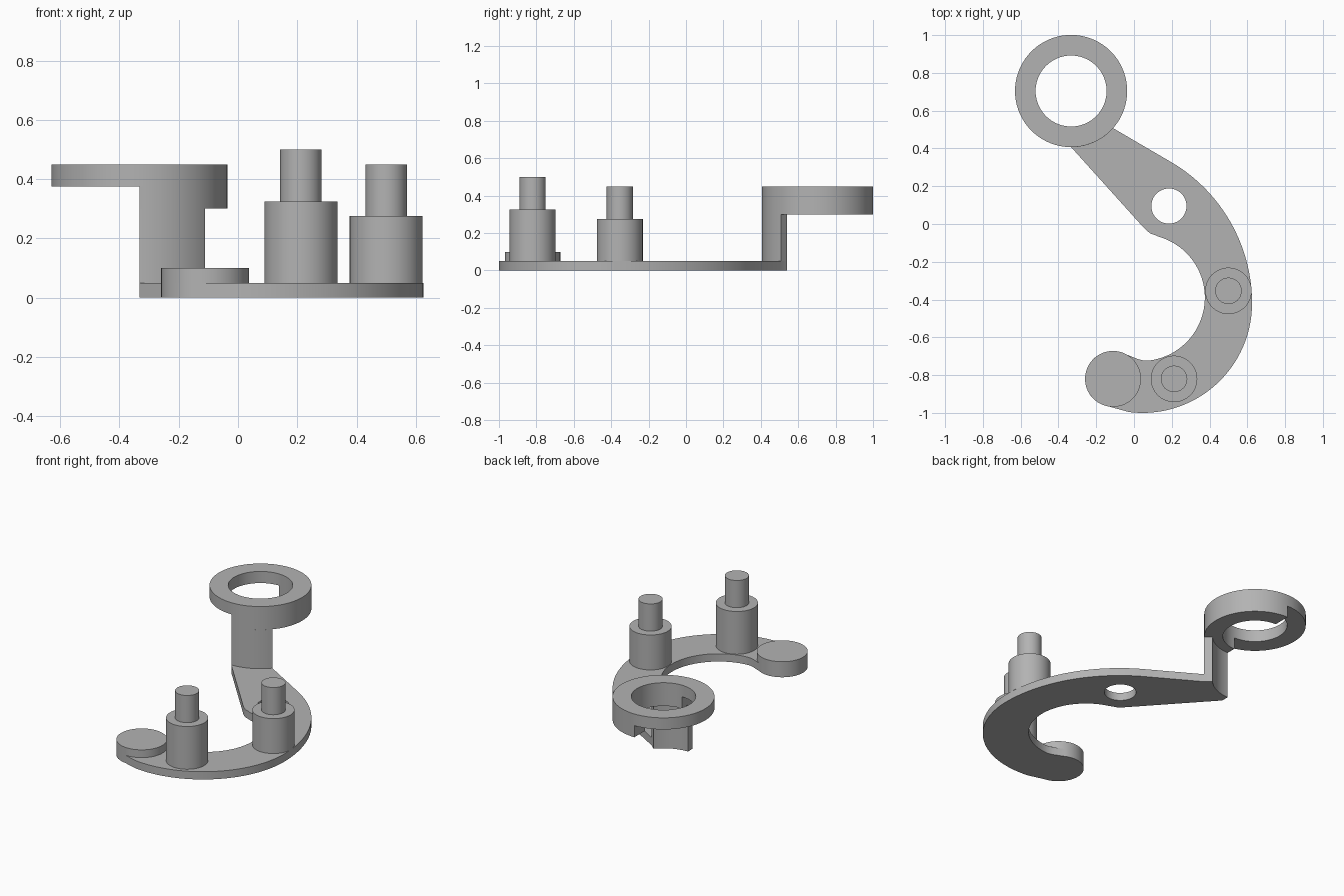
import bpy, bmesh
from math import cos, sin, radians

cube = bpy.data.objects.get("Cube")
if cube:
    bpy.data.objects.remove(cube, do_unlink=True)

# Single plain grey material
grey = bpy.data.materials.new("plain_grey")
grey.use_nodes = True
GREY = (0.45, 0.45, 0.45, 1)
grey.diffuse_color = GREY
grey.node_tree.nodes["Principled BSDF"].inputs["Base Color"].default_value = GREY


def arc(center, r, a0, a1, n=32):
    """Points along an arc, angles in degrees."""
    angles = [radians(a0 + (a1 - a0) * i / n) for i in range(n + 1)]
    return [(center[0] + r * cos(a), center[1] + r * sin(a)) for a in angles]


def circle(center, r, n=72):
    return arc(center, r, 0, 360, n)[:-1]


def slab(name, outlines, z0, z1):
    """Extrude closed outlines (inner ones become holes) from z0 to z1."""
    curve = bpy.data.curves.new(name, "CURVE")
    curve.dimensions = "2D"
    curve.fill_mode = "BOTH"
    curve.extrude = (z1 - z0) / 2
    for points in outlines:
        spline = curve.splines.new("POLY")
        spline.points.add(len(points) - 1)
        for p, (x, y) in zip(spline.points, points):
            p.co = (x, y, 0, 1)
        spline.use_cyclic_u = True
    temp = bpy.data.objects.new(name + "_outline", curve)
    bpy.context.collection.objects.link(temp)
    graph = bpy.context.evaluated_depsgraph_get()
    mesh = bpy.data.meshes.new_from_object(temp.evaluated_get(graph))
    bpy.data.objects.remove(temp, do_unlink=True)

    # Weld caps to walls and lift into place
    bm = bmesh.new()
    bm.from_mesh(mesh)
    bmesh.ops.remove_doubles(bm, verts=bm.verts, dist=0.0001)
    bmesh.ops.translate(bm, verts=bm.verts, vec=(0, 0, (z0 + z1) / 2))
    bmesh.ops.recalc_face_normals(bm, faces=bm.faces)
    bm.to_mesh(mesh)
    bm.free()
    mesh.materials.clear()
    mesh.materials.append(grey)
    obj = bpy.data.objects.new(name, mesh)
    bpy.context.collection.objects.link(obj)
    bpy.ops.object.select_all(action="DESELECT")
    obj.select_set(True)
    bpy.context.view_layer.objects.active = obj
    bpy.ops.object.shade_smooth_by_angle(angle=radians(30))
    return obj


RING = (-0.333, 0.704)
RING_R, HOLE_R, WALL_R = 0.297, 0.188, 0.248
WALL_END = 318.5
PAD = (-0.111, -0.82)
PAD_R = 0.148
T = 0.05  # plate thickness

# Hooked base plate with a round hole
plate = (
    arc((0.045, -0.42), 0.58, -97, 0, 40)            # lower outer curve
    + arc((-0.242, -0.42), 0.867, 0, 58.6, 32)[1:]   # upper outer curve
    + arc(RING, RING_R, WALL_END, WALL_END, 1)[:1]
    + arc(RING, WALL_R, WALL_END, 270, 16)           # end under the wall
    + [(RING[0], RING[1] - RING_R)]
    + [(0.05, -0.018), (0.068, -0.036), (0.09, -0.052), (0.115, -0.06)]
    + arc((0.04, -0.39), 0.335, 74, -82, 48)         # inner curve
    + [(0.05, -0.723), (0.02, -0.715), (-0.01, -0.703)]
    + arc(PAD, PAD_R, 60, 262, 40)                   # rounded hook tip
)
slab("base_plate", [plate, circle((0.185, 0.095), 0.093)], 0, T)
slab("hook_pad", [circle(PAD, PAD_R)], T, 0.10)

# Stepped pins
for name, center, shoulder, top in (
    ("front_pin", (0.212, -0.82), 0.325, 0.50),
    ("side_pin", (0.5, -0.354), 0.275, 0.45),
):
    slab(name + "_body", [circle(center, 0.123)], T, shoulder)
    slab(name + "_tip", [circle(center, 0.07)], shoulder, top)

# Curved upright wall joining plate and ring
wall = arc(RING, RING_R, 270, WALL_END, 16) + arc(RING, WALL_R, WALL_END, 270, 16)
slab("upright_wall", [wall], T, 0.30)

# Ring, with a deeper half on its left side
slab("ring", [circle(RING, RING_R), circle(RING, HOLE_R)], 0.375, 0.45)
half = arc(RING, RING_R, -90, 90, 36) + arc(RING, HOLE_R, 90, -90, 36)
slab("ring_lower_half", [half], 0.30, 0.375)
